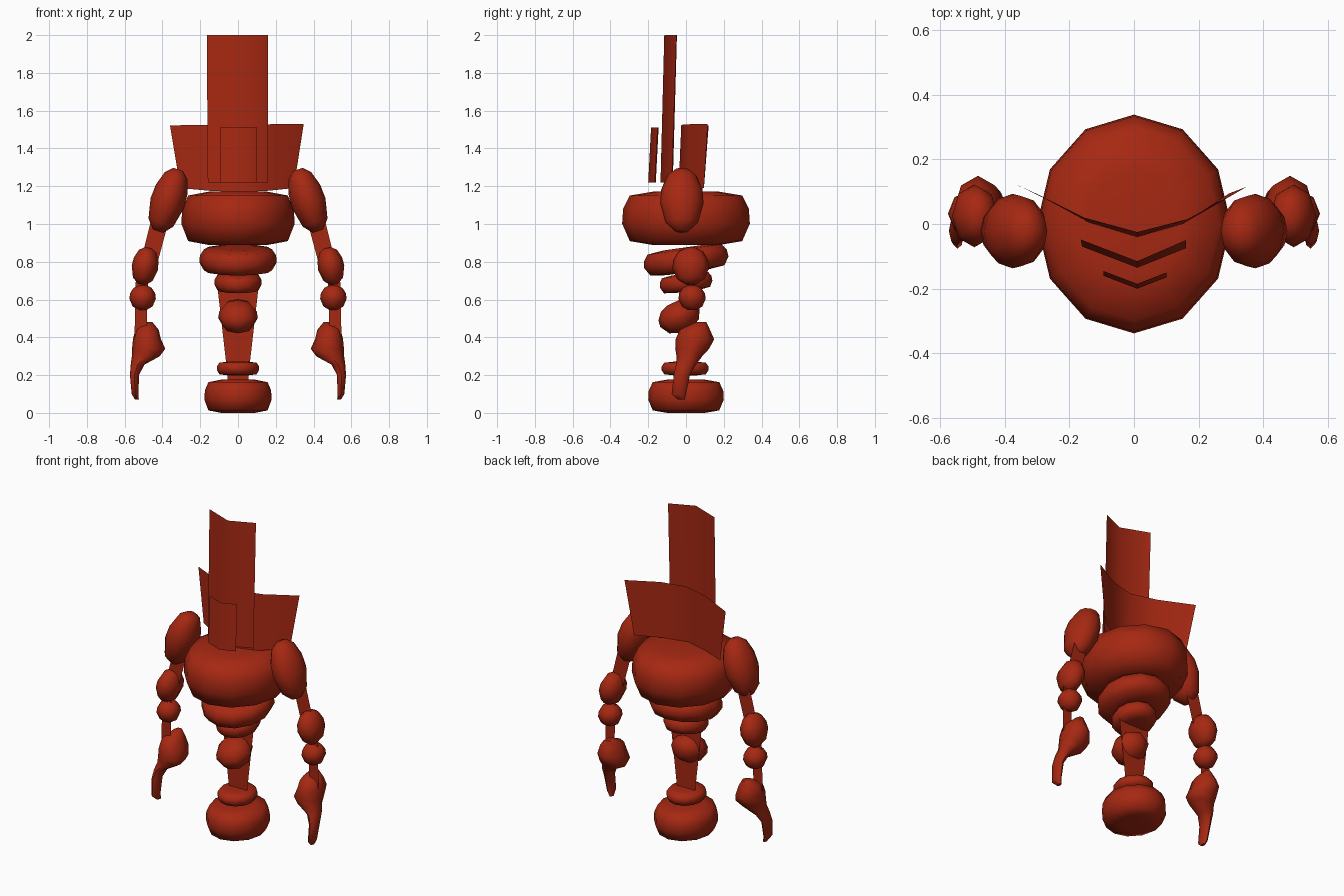
import bpy, bmesh
from math import sin, cos, pi, radians
from mathutils import Matrix, Vector

if "Cube" in bpy.data.objects:
    bpy.data.objects.remove(bpy.data.objects["Cube"])

red = bpy.data.materials.new("rust_red")
red.diffuse_color = (0.38, 0.021, 0.006, 1)
red.use_nodes = True
red.node_tree.nodes["Principled BSDF"].inputs["Base Color"].default_value = red.diffuse_color


def finish(name, bm, recalc=True):
    if recalc:
        bmesh.ops.recalc_face_normals(bm, faces=bm.faces[:])
    mesh = bpy.data.meshes.new(name)
    bm.to_mesh(mesh)
    bm.free()
    mesh.materials.append(red)
    ob = bpy.data.objects.new(name, mesh)
    bpy.context.collection.objects.link(ob)
    bpy.ops.object.select_all(action='DESELECT')
    ob.select_set(True)
    bpy.context.view_layer.objects.active = ob
    bpy.ops.object.shade_smooth_by_angle(angle=radians(60))
    return ob


def loft(name, rings, sides, matrix=Matrix()):
    """Skin elliptical rings given as (x, y, z, radius_x, radius_y)."""
    bm = bmesh.new()
    loops = []
    for x, y, z, rx, ry in rings:
        loops.append([bm.verts.new(matrix @ Vector((
            x + rx * cos(2 * pi * i / sides),
            y + ry * sin(2 * pi * i / sides), z))) for i in range(sides)])
    for a, b in zip(loops, loops[1:]):
        for i in range(sides):
            j = (i + 1) % sides
            bm.faces.new((a[i], a[j], b[j], b[i]))
    bm.faces.new(loops[0][::-1])
    bm.faces.new(loops[-1])
    return finish(name, bm)


CUSHION = [(.5, -1), (.88, -.85), (1, -.2), (.985, .35), (.88, .85), (.5, 1)]
PEBBLE = [(.3, -1), (.75, -.72), (1, -.1), (.95, .35), (.68, .8), (.3, 1)]


def rounded(name, profile, centre, size, tilt_x=0, tilt_y=0, sides=12):
    m = (Matrix.Translation(centre) @ Matrix.Rotation(radians(tilt_y), 4, 'Y')
         @ Matrix.Rotation(radians(tilt_x), 4, 'X'))
    rings = [(0, 0, z * size[2], r * size[0], r * size[1]) for r, z in profile]
    return loft(name, rings, sides, m)


def sheet(name, bottom, top):
    """Thin folded sheet between two matching rows of points."""
    bm = bmesh.new()
    b = [bm.verts.new(p) for p in bottom]
    t = [bm.verts.new(p) for p in top]
    for i in range(len(b) - 1):
        bm.faces.new((b[i], b[i + 1], t[i + 1], t[i]))
    return finish(name, bm, False)


# Body stack from chest down to base
rounded("chest", CUSHION, (0, 0, 1.03), (.30, .338, .142))
rounded("upper_waist", CUSHION, (0, 0, .81), (.205, .225, .066), tilt_x=8)
rounded("lower_waist", CUSHION, (0, 0, .69), (.125, .14, .047), tilt_x=8)
rounded("knee", PEBBLE, (0, -.035, .51), (.105, .115, .08), tilt_x=25, sides=8)
rounded("ankle", CUSHION, (0, -.005, .235), (.112, .125, .036))
rounded("base", CUSHION, (0, 0, .088), (.178, .2, .088))

# Flat struts inside the leg
sheet("leg_strut", [(-.06, 0, .24), (.06, 0, .24)], [(-.115, 0, .72), (.115, 0, .72)])
sheet("base_strut", [(-.055, 0, .14), (.055, 0, .14)], [(-.055, 0, .23), (.055, 0, .23)])

# Folded panels standing over the chest
sheet("tall_panel",
      [(-.16, -.07, 1.22), (.01, -.135, 1.22), (.16, -.075, 1.22)],
      [(-.165, -.048, 2), (.01, -.115, 2), (.16, -.05, 2)])
sheet("small_panel",
      [(-.095, -.16, 1.22), (.01, -.2, 1.22), (.10, -.165, 1.22)],
      [(-.095, -.145, 1.51), (.01, -.185, 1.51), (.10, -.15, 1.51)])
sheet("back_panel",
      [(-.305, .095, 1.19), (-.14, .005, 1.175), (.01, -.04, 1.17),
       (.15, 0, 1.175), (.295, .095, 1.19)],
      [(-.36, .12, 1.522), (-.155, .02, 1.525), (.01, -.025, 1.525),
       (.165, .015, 1.528), (.348, .115, 1.53)])

# Arms, mirrored left and right
HAND = [(.475, .08, .48, .022, .028), (.482, .047, .44, .062, .08),
        (.482, .047, .39, .074, .102), (.473, .033, .34, .088, .09),
        (.488, .018, .30, .074, .068), (.532, 0, .255, .036, .053),
        (.548, -.022, .20, .024, .043), (.545, -.038, .10, .018, .038),
        (.535, -.025, .07, .01, .018)]
for side, s in (("left", -1), ("right", 1)):
    rounded(side + "_shoulder", PEBBLE, (s * .37, -.022, 1.125),
            (.092, .115, .172), tilt_y=-18 * s)
    sheet(side + "_upper_arm", [(s * .51, .02, .82), (s * .425, .02, .80)],
          [(s * .455, .02, 1.04), (s * .36, .02, 1.04)])
    rounded(side + "_elbow", PEBBLE, (s * .492, .025, .777),
            (.07, .097, .098), tilt_y=-10 * s, sides=8)
    sheet(side + "_forearm", [(s * .548, .02, .40), (s * .485, .02, .40)],
          [(s * .54, .02, .75), (s * .475, .02, .75)])
    rounded(side + "_wrist", PEBBLE, (s * .505, .032, .61), (.07, .072, .065), sides=8)
    loft(side + "_hand", [(s * x, y, z, rx, ry) for x, y, z, rx, ry in HAND], 8)
